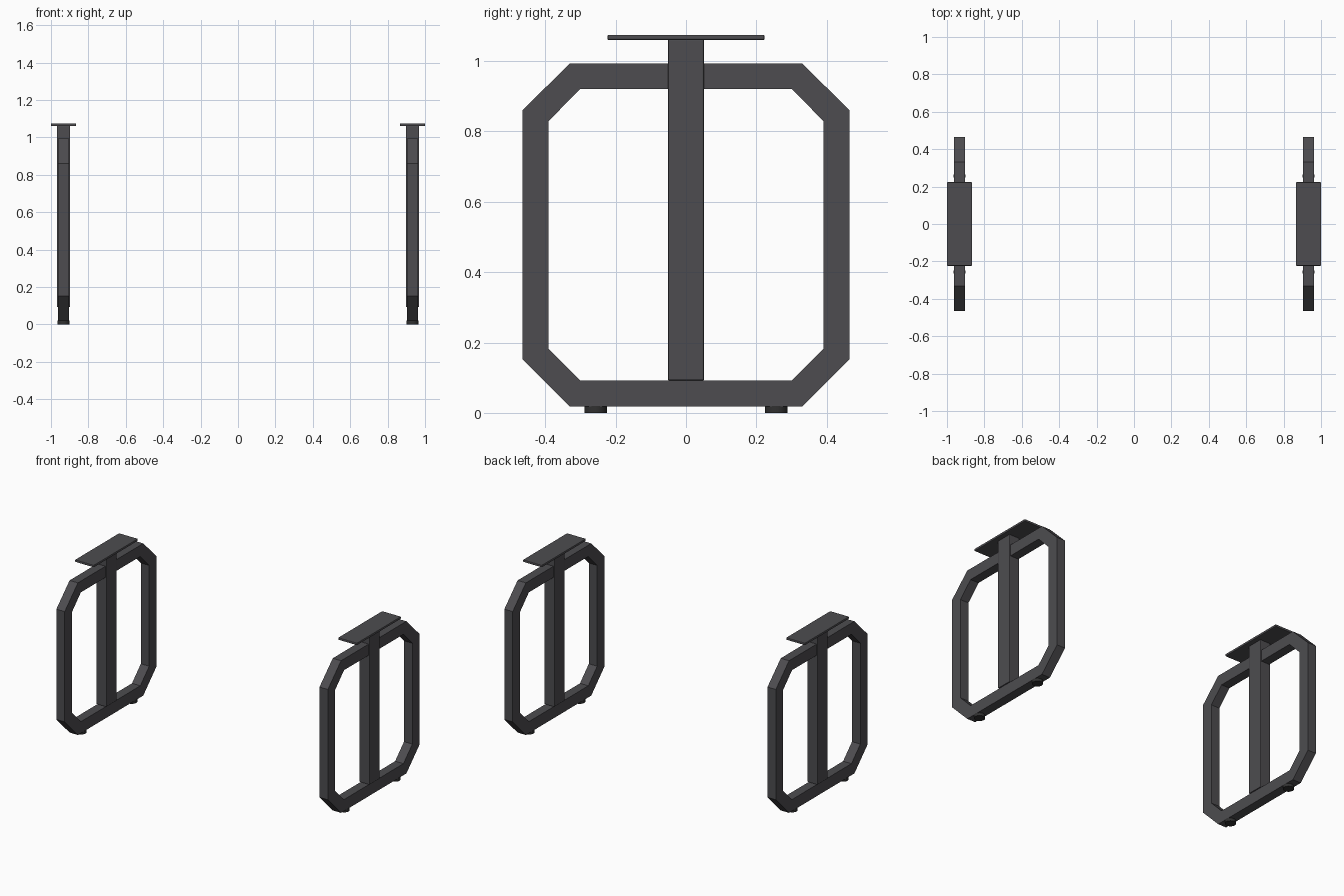
import bpy, bmesh

if "Cube" in bpy.data.objects:
    bpy.data.objects.remove(bpy.data.objects["Cube"])

CX = 0.933  # distance of each leg frame from the centre


def material(name, rgb):
    m = bpy.data.materials.new(name)
    m.diffuse_color = (*rgb, 1)
    m.use_nodes = True
    m.node_tree.nodes["Principled BSDF"].inputs["Base Color"].default_value = m.diffuse_color
    return m


steel = material("dark_steel", (0.075, 0.073, 0.08))
rubber = material("black_rubber", (0.03, 0.03, 0.03))


def finish(name, bm, mat, bevel=0.0, segments=2):
    bmesh.ops.recalc_face_normals(bm, faces=bm.faces)
    me = bpy.data.meshes.new(name)
    bm.to_mesh(me)
    bm.free()
    me.materials.append(mat)
    ob = bpy.data.objects.new(name, me)
    bpy.context.collection.objects.link(ob)
    if bevel:
        b = ob.modifiers.new("edge_bevel", 'BEVEL')
        b.width, b.segments = bevel, segments
    return ob


def box(name, x, sx, sy, z0, z1, bevel):
    bm = bmesh.new()
    bmesh.ops.create_cube(bm, size=1)
    for v in bm.verts:
        v.co = (x + v.co.x * sx, v.co.y * sy, (z0 + z1) / 2 + v.co.z * (z1 - z0))
    return finish(name, bm, steel, bevel)


def octagon(y, yc, z0, z0c, z1c, z1):
    return [(-yc, z0), (yc, z0), (y, z0c), (y, z1c),
            (yc, z1), (-yc, z1), (-y, z1c), (-y, z0c)]


def leg_frame(name, x, width):
    outer = octagon(0.465, 0.331, 0.018, 0.153, 0.860, 0.993)
    inner = octagon(0.391, 0.301, 0.092, 0.183, 0.829, 0.921)
    bm = bmesh.new()
    # four loops around the square tube section, bridged in a closed cycle
    loops = [[bm.verts.new((x + s * width / 2, y, z)) for y, z in prof]
             for prof, s in ((outer, -1), (outer, 1), (inner, 1), (inner, -1))]
    for i in range(4):
        a, b = loops[i], loops[(i + 1) % 4]
        for j in range(8):
            k = (j + 1) % 8
            bm.faces.new((a[j], a[k], b[k], b[j]))
    return finish(name, bm, steel)


def foot(name, x, y):
    bm = bmesh.new()
    bmesh.ops.create_cone(bm, cap_ends=True, segments=32, radius1=0.032,
                          radius2=0.032, depth=0.02)
    bmesh.ops.translate(bm, verts=bm.verts, vec=(x, y, 0.01))
    for f in bm.faces:
        f.smooth = len(f.verts) == 4
    for e in bm.edges:
        e.smooth = not any(len(f.verts) > 4 for f in e.link_faces)
    return finish(name, bm, rubber)


for side, s in (("left", -1), ("right", 1)):
    x = s * CX
    # chamfered tube loop, central post, mounting plate
    leg_frame(side + "_leg_frame", x, 0.059)
    box(side + "_centre_post", x, 0.072, 0.103, 0.092, 1.063, 0.004)
    box(side + "_mounting_plate", x, 0.134, 0.447, 1.060, 1.075, 0.004)
    # round glides under the bottom bar
    for end, y in (("front", -0.257), ("back", 0.257)):
        foot(f"{side}_{end}_foot", x, y)
